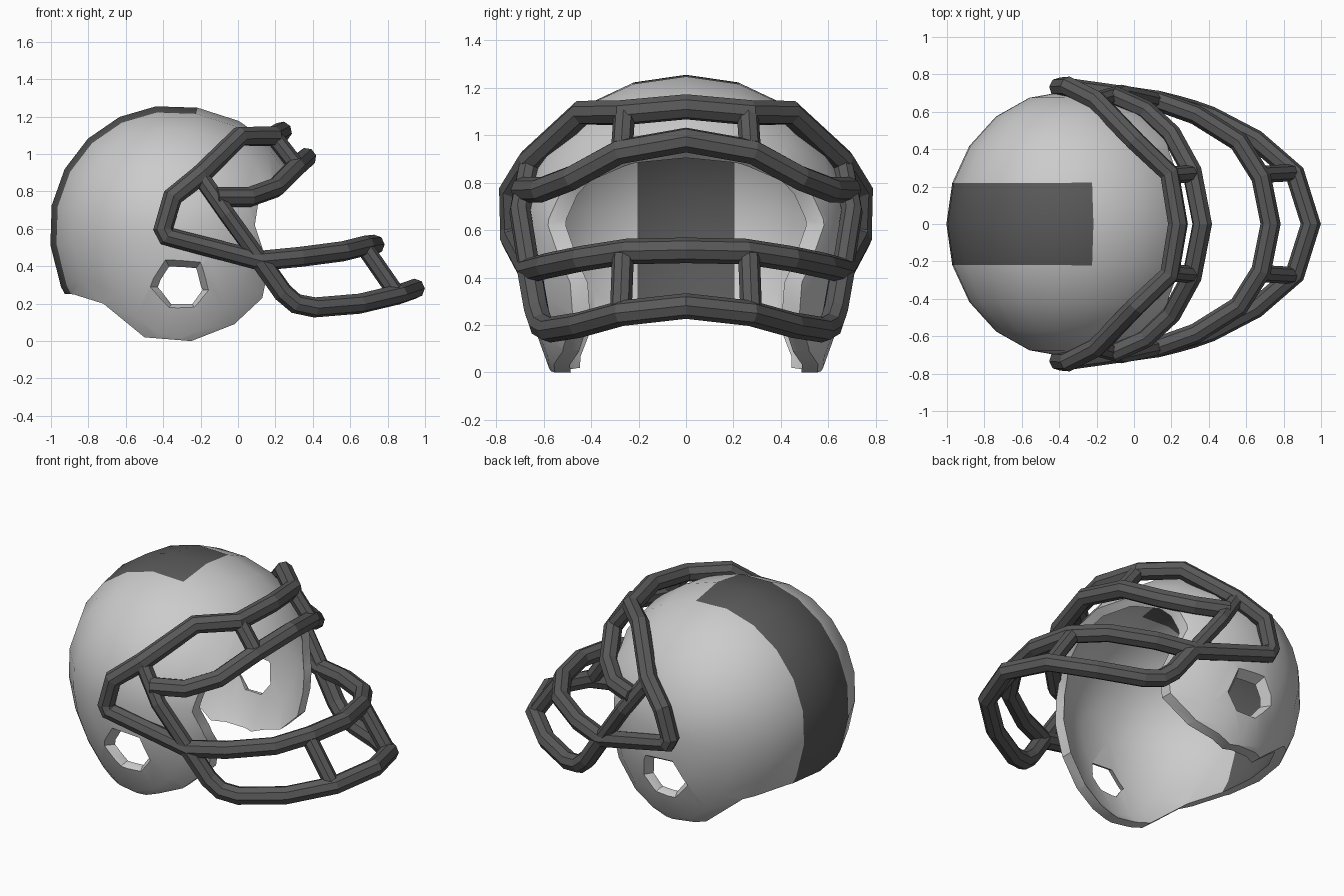
import bpy, bmesh, math
from mathutils import Matrix

if "Cube" in bpy.data.objects:
    bpy.data.objects.remove(bpy.data.objects["Cube"])


def material(name, g):
    m = bpy.data.materials.new(name)
    m.diffuse_color = (g, g, g, 1)
    m.use_nodes = True
    m.node_tree.nodes["Principled BSDF"].inputs["Base Color"].default_value = m.diffuse_color
    return m


light, dark = material("light_grey", 0.55), material("dark_grey", 0.1)


def new_object(name, bm):
    bmesh.ops.recalc_face_normals(bm, faces=bm.faces)
    me = bpy.data.meshes.new(name)
    bm.to_mesh(me)
    bm.free()
    ob = bpy.data.objects.new(name, me)
    bpy.context.collection.objects.link(ob)
    return ob


def activate(ob):
    bpy.ops.object.select_all(action='DESELECT')
    ob.select_set(True)
    bpy.context.view_layer.objects.active = ob


def loft(name, profile, sections):
    """Solid made of xz profile copies at (y, scale) sections."""
    bm = bmesh.new()
    n = len(profile)
    cx = sum(p[0] for p in profile) / n
    cz = sum(p[1] for p in profile) / n
    rings = [[bm.verts.new((cx + (x - cx) * s, y, cz + (z - cz) * s)) for x, z in profile]
             for y, s in sections]
    for a, b in zip(rings, rings[1:]):
        for i in range(n):
            bm.faces.new((a[i], a[(i + 1) % n], b[(i + 1) % n], b[i]))
    bm.faces.new(rings[0])
    bm.faces.new(rings[-1])
    ob = new_object(name, bm)
    ob.hide_render = True
    return ob


# Helmet shell: sphere with its poles at the ears, stretched differently per side
CX, CZ = -0.36, 0.6
bm = bmesh.new()
bmesh.ops.create_uvsphere(bm, u_segments=20, v_segments=10, radius=1,
                          matrix=Matrix.Rotation(math.radians(90), 4, 'X')
                          @ Matrix.Rotation(math.radians(7), 4, 'Z'))
for v in bm.verts:
    x, y, z = v.co
    rx = 0.75 if x > 0 else 0.648
    rz = 0.66 if z > 0 else 1.0 - 0.3 * max(0, -x)
    v.co = (CX + x * rx, y * 0.71 * (1 + 0.06 * max(0, x)), CZ + z * rz)
# Dark centre stripe over the back
for f in bm.faces:
    c = f.calc_center_median()
    if abs(c.y) < 0.2 and c.x < CX + 0.1:
        f.material_index = 1
shell = new_object("helmet_shell", bm)
shell.data.materials.append(light)
shell.data.materials.append(dark)

# Side outline with face opening, and the ear holes
outline = [(.45, 1.03), (.45, 1.4), (-1.2, 1.4), (-1.2, .27), (-.88, .25), (-.72, .2),
           (-.5, .02), (-.25, 0), (-.02, .09), (.13, .23), (.16, .38), (.13, .5),
           (.09, .62), (.11, .75), (.19, .87), (.28, .945)]
ear = [(-.38, .42), (-.21, .41), (-.14, .27), (-.22, .16), (-.38, .16), (-.48, .29)]
trim = loft("outline_cutter", outline, [(-1, 1), (1, 1)])
holes = loft("ear_cutter", ear, [(-.8, 1.6), (-.6, .7), (.6, .7), (.8, 1.6)])

sol = shell.modifiers.new("thickness", 'SOLIDIFY')
sol.thickness = 0.055
sol.offset = -1
for cutter, op in ((trim, 'INTERSECT'), (holes, 'DIFFERENCE')):
    b = shell.modifiers.new(cutter.name, 'BOOLEAN')
    b.object, b.operation, b.solver = cutter, op, 'EXACT'
activate(shell)
bpy.ops.object.convert(target='MESH')
bpy.ops.object.shade_smooth_by_angle(angle=math.radians(35))
for c in (trim, holes):
    bpy.data.objects.remove(c)


# Face mask bars
def flip(path):
    return [(x, -y, z) for x, y, z in path]


def across(half):
    """Mirror a path that ends on the centre line."""
    return half + flip(half[:-1])[::-1]


def bar(name, path, cyclic=False, radius=0.054):
    cu = bpy.data.curves.new(name, 'CURVE')
    cu.dimensions = '3D'
    cu.bevel_depth, cu.bevel_resolution, cu.use_fill_caps = radius, 2, True
    sp = cu.splines.new('POLY')
    sp.points.add(len(path) - 1)
    for p, co in zip(sp.points, path):
        p.co = (*co, 1)
    sp.use_cyclic_u = cyclic
    sp.use_smooth = False
    ob = bpy.data.objects.new(name, cu)
    bpy.context.collection.objects.link(ob)
    activate(ob)
    bpy.ops.object.convert(target='MESH')
    ob = bpy.context.object
    ob.data.materials.clear()
    ob.data.materials.append(dark)


brow = [(-.4, .73, .6), (-.35, .735, .77), (-.2, .66, .89), (.01, .44, 1.095),
        (.19, .27, 1.095), (.235, 0, 1.12)]
mouth = [(-.38, .73, .56), (.12, .66, .43), (.33, .585, .45), (.56, .44, .48),
         (.68, .25, .51), (.73, 0, .515)]
chin = [(.12, .66, .43), (.24, .63, .26), (.31, .61, .2), (.41, .575, .18),
        (.65, .45, .2), (.86, .27, .25), (.945, 0, .28)]
eye = [(-.12, .69, .77), (.06, .61, .77), (.2, .48, .82), (.31, .28, .93), (.365, 0, .98)]
bar("mask_frame", across(brow) + across(mouth)[::-1], cyclic=True)
bar("mask_chin_bar", across(chin))
bar("mask_eye_bar", across(eye))
struts = {"mask_side_strut": [(-.2, .66, .88), (-.06, .7, .68), (.12, .66, .43)],
          "mask_brow_strut": [(.19, .26, 1.095), (.31, .27, .94)],
          "mask_mouth_strut": [(.67, .265, .51), (.85, .275, .25)]}
for name, path in struts.items():
    bar(name + "_left", path, radius=0.046)
    bar(name + "_right", flip(path), radius=0.046)
